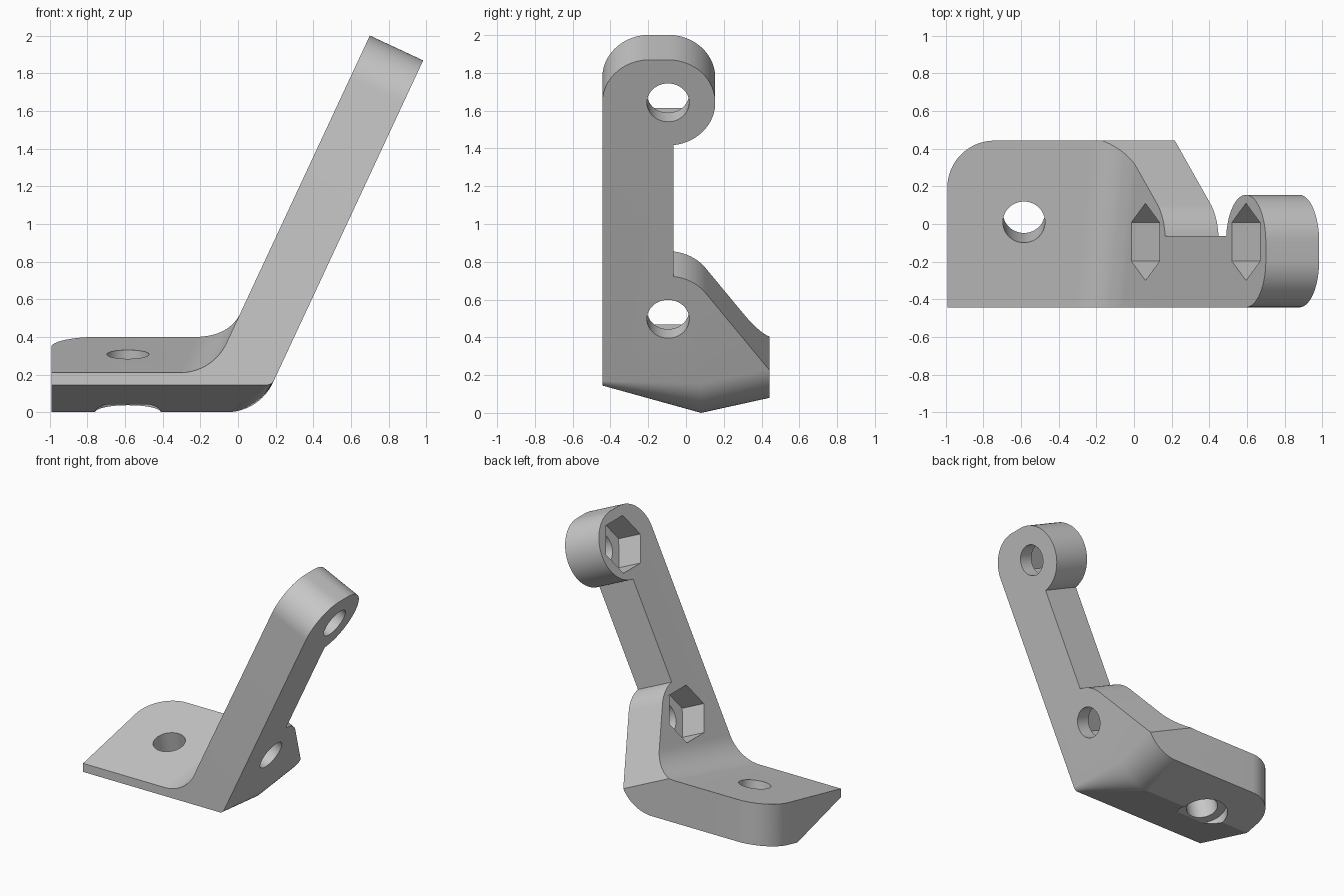
import bpy, bmesh, math
from mathutils import Vector

if "Cube" in bpy.data.objects:
    bpy.data.objects.remove(bpy.data.objects["Cube"])

# Material
grey = bpy.data.materials.new("plain grey")
grey.use_nodes = True
COLOUR = (0.58, 0.58, 0.58, 1)
grey.diffuse_color = COLOUR
grey.node_tree.nodes["Principled BSDF"].inputs["Base Color"].default_value = COLOUR

# Bracket frame: the arm leans along UP, its upper face looks along OUT
LEAN = math.radians(65)
UP = Vector((math.cos(LEAN), 0, math.sin(LEAN)))
OUT = Vector((-math.sin(LEAN), 0, math.cos(LEAN)))
X, Y, Z = Vector((1, 0, 0)), Vector((0, 1, 0)), Vector((0, 0, 1))
FACE_IN, FACE_OUT = 0.211, -0.102
LEFT, SIDE = -0.992, 0.443
BOLT_Y, BOLTS, ROUND = -0.095, (0.596, 1.86), 0.25
HOLE = 0.112


def mesh_object(name, bm):
    bmesh.ops.recalc_face_normals(bm, faces=bm.faces)
    mesh = bpy.data.meshes.new(name)
    bm.to_mesh(mesh)
    bm.free()
    mesh.materials.append(grey)
    obj = bpy.data.objects.new(name, mesh)
    bpy.context.collection.objects.link(obj)
    return obj


def loft(name, rings):
    """Closed solid through rings that have equal point counts."""
    bm = bmesh.new()
    loops = [[bm.verts.new(p) for p in ring] for ring in rings]
    for a, b in zip(loops, loops[1:]):
        for i in range(len(a)):
            j = (i + 1) % len(a)
            bm.faces.new((a[i], a[j], b[j], b[i]))
    bm.faces.new(loops[0])
    bm.faces.new(loops[-1])
    return mesh_object(name, bm)


def prism(name, outline, origin, a, b, axis, start, end):
    """Outline in the a/b plane, extruded along axis."""
    base = [origin + a * p + b * q for p, q in outline]
    return loft(name, [[v + axis * d for v in base] for d in (start, end)])


def arc(cx, cy, r, first, last, steps=20):
    angles = [math.radians(first + (last - first) * i / steps) for i in range(steps + 1)]
    return [(cx + r * math.cos(t), cy + r * math.sin(t)) for t in angles]


def circle(r, sides, turn=0):
    return arc(0, 0, r, turn, turn + 360, sides)[:-1]


def cut(body, cutter):
    cutter.hide_render = True
    mod = body.modifiers.new("cut", "BOOLEAN")
    mod.operation, mod.solver, mod.object = "DIFFERENCE", "EXACT", cutter
    bpy.context.view_layer.objects.active = body
    bpy.ops.object.modifier_apply(modifier=mod.name)
    bpy.data.objects.remove(cutter)


def bend(face, y, z, r):
    """Rounded corner between a level line and a face of the arm."""
    corner = Vector(((z * OUT.z - face) / -OUT.x, y, z))
    half = (math.pi - LEAN) / 2
    centre = corner + (UP - X).normalized() * r / math.sin(half)
    # the arc runs from straight below the level line to square with the arm
    side = 1 if face == FACE_OUT else -1
    first, last = -Z, -OUT
    return [centre + first.slerp(last, i / 16) * r for i in range(17)]


def section(y, top, bottom, r):
    tips = [UP * 2.2 + OUT * f + Y * y for f in (FACE_OUT, FACE_IN)]
    return ([Vector((LEFT, y, bottom))] + bend(FACE_OUT, y, bottom, r) + tips
            + bend(FACE_IN, y, top, 0.27)[::-1] + [Vector((LEFT, y, top))])


# Bent body: sloping top, keeled underside
bracket = loft("angled_bracket", [section(-SIDE, 0.21, 0.145, 0.04),
                                  section(0.08, 0.322, 0, 0.27),
                                  section(SIDE, 0.40, 0.08, 0.27)])

# Side outline of the arm: gusset, narrow neck and rounded head
low, high = BOLTS
neck = -0.065
lift = math.sqrt(ROUND ** 2 - (neck - BOLT_Y) ** 2)
lean = math.degrees(math.asin(lift / ROUND))
outline = [(0.6, low - 0.51)]
outline += arc(BOLT_Y, low, ROUND, 37, lean)
outline += arc(BOLT_Y, high, ROUND, -lean, 90, 30)
outline += arc(ROUND - SIDE, high, ROUND, 90, 180)
outline += [(-0.7, high), (-0.7, 2.6), (0.6, 2.6)]
cut(bracket, prism("arm_trim", outline, Vector(), Y, UP, OUT, -0.6, 0.8))

# Rounded rear corner of the foot
corner = arc(LEFT + ROUND, SIDE - ROUND, ROUND, 90, 180)
corner += [(LEFT - 0.1, SIDE - ROUND), (LEFT - 0.1, SIDE + 0.1), (LEFT + ROUND, SIDE + 0.1)]
cut(bracket, prism("corner_trim", corner, Vector(), X, Y, Z, -0.5, 1))

# Bolt holes and hexagonal nut pockets in the arm
for s in BOLTS:
    at = Y * BOLT_Y + UP * s
    cut(bracket, prism("bolt_hole", circle(HOLE, 48), at, Y, UP, OUT, -0.3, 0.4))
    cut(bracket, prism("nut_pocket", circle(0.205, 6), at, Y, UP, OUT, FACE_IN - 0.2, 0.4))

# Foot hole, square to the sloping top, with a counterbore below
normal = Vector((0, -0.211, 0.977)).normalized()
across = normal.cross(X)
at = Vector((-0.585, 0.01, 0.307))
cut(bracket, prism("foot_hole", circle(HOLE, 48), at, X, across, normal, -0.6, 0.2))
cut(bracket, prism("counterbore", circle(0.175, 48), at, X, across, normal, -0.6, -0.245))

# Smooth rounds, crisp edges
bpy.ops.object.select_all(action="DESELECT")
bracket.select_set(True)
bpy.context.view_layer.objects.active = bracket
bpy.ops.object.shade_smooth_by_angle(angle=math.radians(25))
